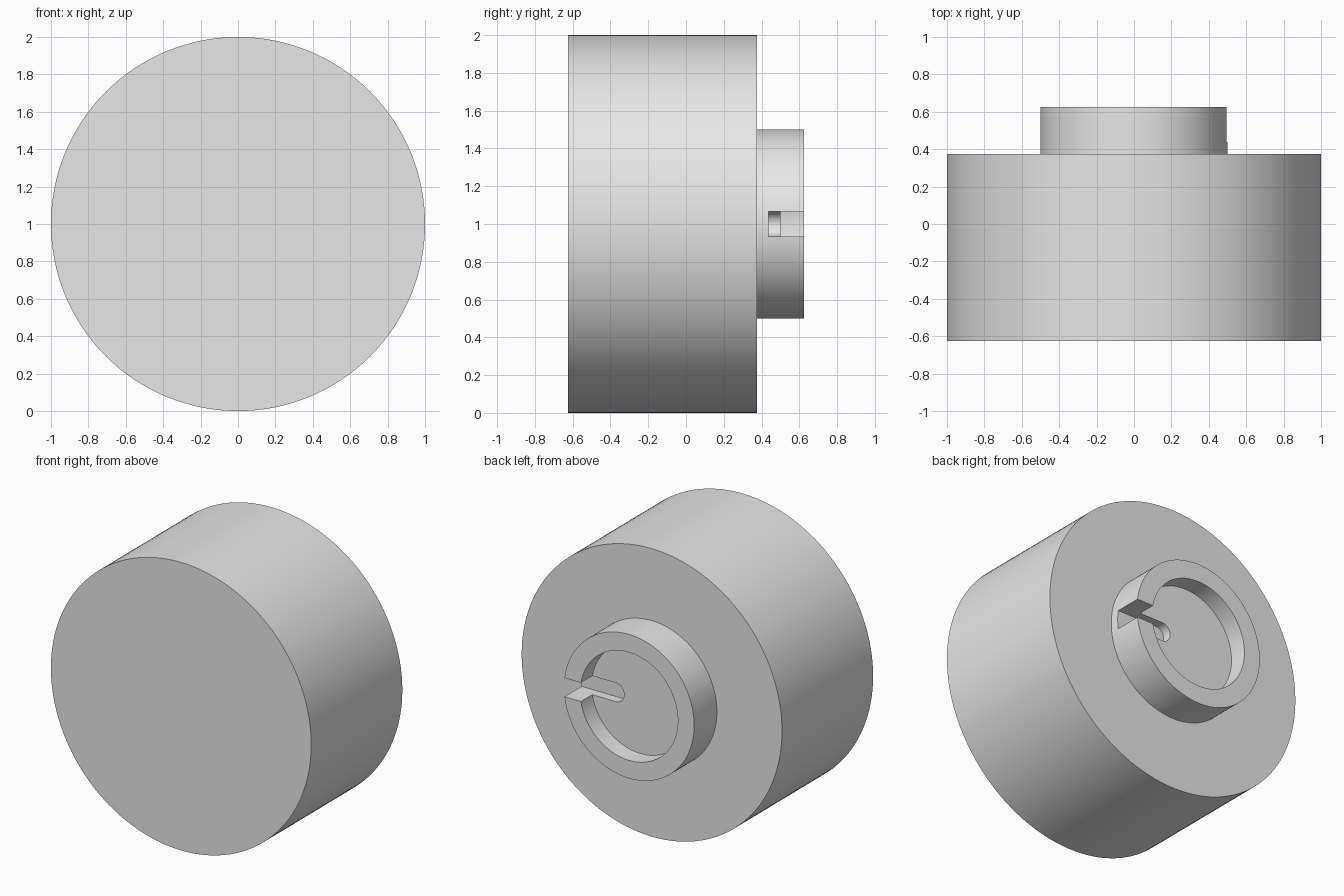
import bpy, bmesh, math

if "Cube" in bpy.data.objects:
    bpy.data.objects.remove(bpy.data.objects["Cube"])

SEGMENTS = 128

grey = bpy.data.materials.new("light grey")
grey.diffuse_color = (0.8, 0.8, 0.8, 1)
grey.use_nodes = True
grey.node_tree.nodes["Principled BSDF"].inputs["Base Color"].default_value = grey.diffuse_color


def make_object(name, bm):
    bmesh.ops.recalc_face_normals(bm, faces=bm.faces[:])
    mesh = bpy.data.meshes.new(name)
    bm.to_mesh(mesh)
    bm.free()
    mesh.materials.append(grey)
    obj = bpy.data.objects.new(name, mesh)
    bpy.context.collection.objects.link(obj)
    return obj


def lathe(name, profile):
    """Turn (radius, y) points around the y axis at z = 1, capping both ends."""
    bm = bmesh.new()
    rings = []
    for r, y in profile:
        angles = [2 * math.pi * i / SEGMENTS for i in range(SEGMENTS)]
        rings.append([bm.verts.new((r * math.cos(a), y, 1 + r * math.sin(a)))
                      for a in angles])
    for a, b in zip(rings, rings[1:]):
        for i in range(SEGMENTS):
            j = (i + 1) % SEGMENTS
            bm.faces.new((a[i], a[j], b[j], b[i]))
    bm.faces.new(rings[0])
    bm.faces.new(rings[-1])
    return make_object(name, bm)


def slot(name, x_end, x_out, half, y0, y1):
    """Straight slot with one rounded end, extruded along y."""
    bm = bmesh.new()
    outline = [(x_out, -half), (x_out, half)]
    for i in range(25):
        a = math.pi / 2 + math.pi * i / 24
        outline.append((x_end + half + half * math.cos(a), half * math.sin(a)))
    face = bm.faces.new([bm.verts.new((x, y0, 1 + z)) for x, z in outline])
    ext = bmesh.ops.extrude_face_region(bm, geom=[face])["geom"]
    verts = [v for v in ext if isinstance(v, bmesh.types.BMVert)]
    bmesh.ops.translate(bm, verts=verts, vec=(0, y1 - y0, 0))
    return make_object(name, bm)


# Drum with a stepped boss and round recess at the back
knob = lathe("knob_body", [(1, -0.625), (1, 0.375), (0.5, 0.375), (0.5, 0.625),
                           (0.375, 0.625), (0.375, 0.5)])

# Keyway cut through the boss wall and into the recess floor
cutter = slot("keyway_cutter", 0.125, 0.7, 0.065, 0.4375, 0.8)
cutter.hide_render = True
mod = knob.modifiers.new("keyway", 'BOOLEAN')
mod.operation = 'DIFFERENCE'
mod.solver = 'EXACT'
mod.object = cutter

bpy.context.view_layer.objects.active = knob
knob.select_set(True)
bpy.ops.object.modifier_apply(modifier=mod.name)
bpy.data.objects.remove(cutter)

# Smooth round walls, crisp rims
bpy.ops.object.shade_smooth_by_angle(angle=math.radians(30))
